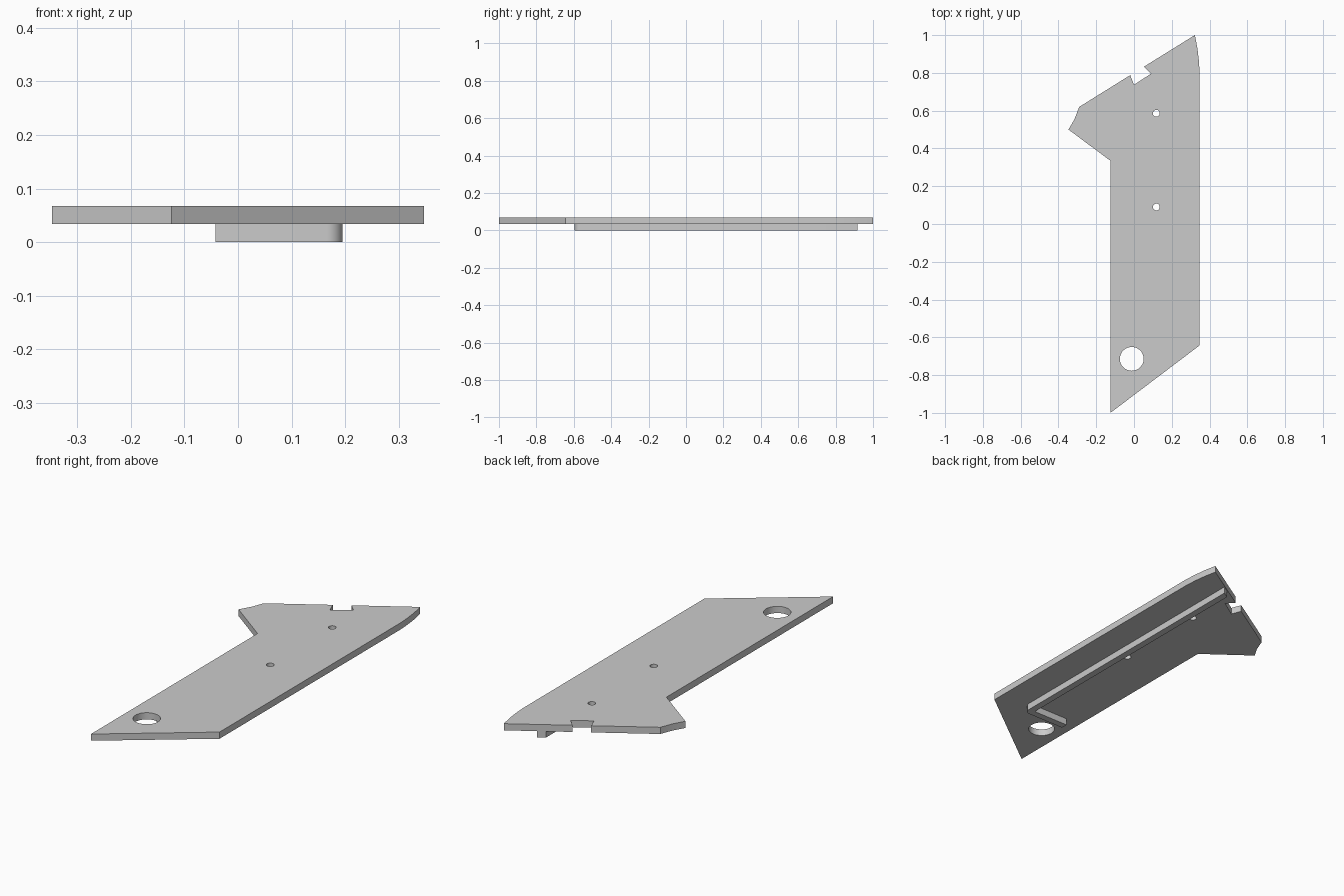
import bpy
import bmesh
import math

cube = bpy.data.objects.get("Cube")
if cube:
    bpy.data.objects.remove(cube, do_unlink=True)

THICK = 0.034

grey = bpy.data.materials.new("plain_grey")
grey.use_nodes = True
grey.diffuse_color = (0.6, 0.6, 0.6, 1)
grey.node_tree.nodes["Principled BSDF"].inputs["Base Color"].default_value = (0.6, 0.6, 0.6, 1)


def arc(cx, cy, r, start, end, steps):
    """Points along an arc, angles in degrees."""
    angles = [math.radians(start + (end - start) * i / steps) for i in range(steps + 1)]
    return [(cx + r * math.cos(a), cy + r * math.sin(a)) for a in angles]


def slab(name, loops, z):
    """Flat part from an outline and optional hole loops, with its base at z."""
    curve = bpy.data.curves.new(name + "_profile", "CURVE")
    curve.dimensions = "2D"
    curve.fill_mode = "BOTH"
    curve.extrude = THICK / 2
    for loop in loops:
        spline = curve.splines.new("POLY")
        spline.points.add(len(loop) - 1)
        for point, (x, y) in zip(spline.points, loop):
            point.co = (x, y, 0, 1)
        spline.use_cyclic_u = True
    helper = bpy.data.objects.new(name + "_helper", curve)
    bpy.context.collection.objects.link(helper)
    bpy.context.view_layer.update()
    deps = bpy.context.evaluated_depsgraph_get()
    mesh = bpy.data.meshes.new_from_object(helper.evaluated_get(deps))
    bpy.data.objects.remove(helper, do_unlink=True)
    bpy.data.curves.remove(curve)

    # Weld the caps to the walls
    bm = bmesh.new()
    bm.from_mesh(mesh)
    bmesh.ops.remove_doubles(bm, verts=bm.verts, dist=0.0001)
    bmesh.ops.recalc_face_normals(bm, faces=bm.faces)
    bm.to_mesh(mesh)
    bm.free()
    mesh.materials.clear()
    mesh.materials.append(grey)
    mesh.name = name
    part = bpy.data.objects.new(name, mesh)
    part.location.z = z + THICK / 2
    bpy.context.collection.objects.link(part)
    bpy.ops.object.select_all(action="DESELECT")
    part.select_set(True)
    bpy.context.view_layer.objects.active = part
    bpy.ops.object.shade_smooth_by_angle(angle=math.radians(30))
    return part


# Main plate: slanted ends, side hook, notch in the back edge
outline = [
    (-0.125, -1.0), (0.347, -0.643), (0.347, 0.81),
    (0.343, 0.87), (0.335, 0.935), (0.322, 1.0),
    (0.053, 0.833), (0.09, 0.796), (0.0, 0.737), (-0.02, 0.788),
    (-0.29, 0.62), (-0.315, 0.555), (-0.347, 0.5), (-0.125, 0.335),
]
holes = [arc(x, y, r, 0, 352.5, 47)
         for x, y, r in ((-0.012, -0.714, 0.063), (0.118, 0.09, 0.018), (0.118, 0.586, 0.018))]
slab("plate", [outline] + holes, THICK)

# Bent rib underneath: long strip, rounded corner and short leg
rib = [(0.195, 0.917), (0.16, 0.895), (0.16, -0.56), (-0.042, -0.56), (-0.042, -0.595)]
rib += arc(0.165, -0.565, 0.03, -90, 0, 8)
slab("under_rib", [rib], 0)
